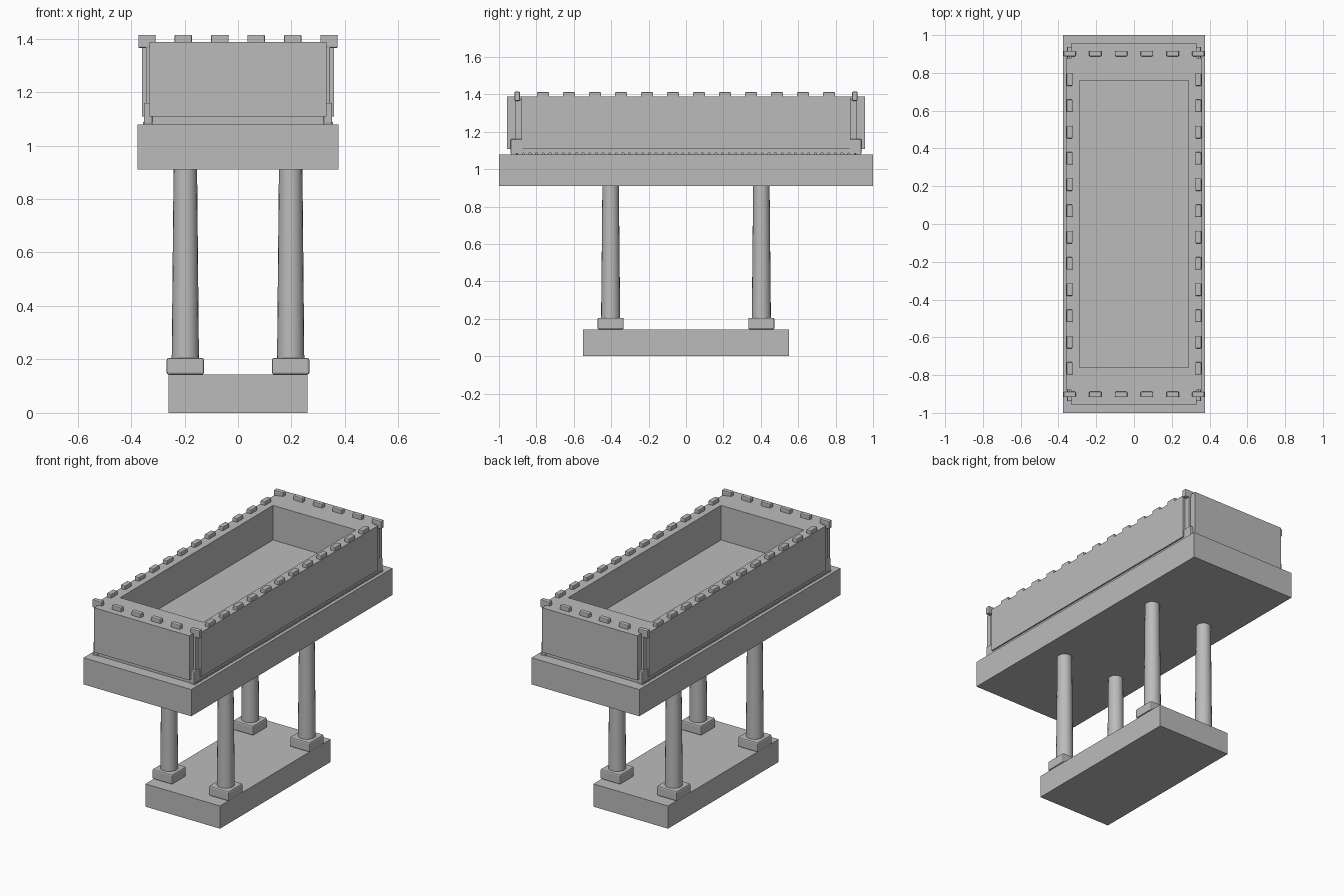
import bpy, bmesh
from mathutils import Matrix, Vector

if "Cube" in bpy.data.objects:
    bpy.data.objects.remove(bpy.data.objects["Cube"])

stone = bpy.data.materials.new("grey_stone")
stone.diffuse_color = (0.5, 0.5, 0.5, 1)
stone.use_nodes = True
stone.node_tree.nodes["Principled BSDF"].inputs["Base Color"].default_value = stone.diffuse_color


def finish(name, bm):
    mesh = bpy.data.meshes.new(name)
    bm.to_mesh(mesh)
    bm.free()
    mesh.materials.append(stone)
    ob = bpy.data.objects.new(name, mesh)
    bpy.context.collection.objects.link(ob)
    return ob


def add_box(bm, x0, x1, y0, y1, z0, z1):
    centre = Vector(((x0 + x1) / 2, (y0 + y1) / 2, (z0 + z1) / 2))
    size = (abs(x1 - x0), abs(y1 - y0), abs(z1 - z0), 1)
    return bmesh.ops.create_cube(bm, size=1, matrix=Matrix.Translation(centre) @ Matrix.Diagonal(size))["verts"]


def boxes(name, items, bevel=0):
    bm = bmesh.new()
    for item in items:
        add_box(bm, *item)
    ob = finish(name, bm)
    if bevel:
        mod = ob.modifiers.new("rounded_edges", "BEVEL")
        mod.width, mod.segments = bevel, 2
    return ob


CORNERS = [(sx, sy) for sx in (-1, 1) for sy in (-1, 1)]

# Base and table slab
boxes("base", [(-0.26, 0.26, -0.55, 0.55, 0, 0.143)])
boxes("slab", [(-0.375, 0.375, -1, 1, 0.91, 1.078)])

# Column footings and tapered columns
CX, CY = 0.197, 0.403
boxes("column_footings", [(sx * CX - 0.07, sx * CX + 0.07, sy * CY - 0.07, sy * CY + 0.07, 0.143, 0.205)
                          for sx, sy in CORNERS], 0.008)
bm = bmesh.new()
for sx, sy in CORNERS:
    bmesh.ops.create_cone(bm, cap_ends=True, segments=20, radius1=0.051, radius2=0.044, depth=0.72,
                          matrix=Matrix.Translation((sx * CX, sy * CY, 0.555)))
for f in bm.faces:
    f.smooth = abs(f.normal.z) < 0.7
columns = finish("columns", bm)

# Trough body with a recessed basin
RIM, FLOOR = 1.388, 1.17
bm = bmesh.new()
add_box(bm, -0.331, 0.331, -0.88, 0.88, 1.078, RIM)
top = max(bm.faces, key=lambda f: f.calc_center_median().z)
bmesh.ops.inset_individual(bm, faces=[top], thickness=0.02)
for v in top.verts:
    v.co.x = 0.288 if v.co.x > 0 else -0.288
    v.co.y = 0.76 if v.co.y > 0 else -0.76
basin = bmesh.ops.extrude_discrete_faces(bm, faces=[top])["faces"][0]
for v in basin.verts:
    v.co.z = FLOOR
finish("trough", bm)

# Projecting wall panels, leaving notched corners
boxes("side_panels", [(s * 0.331, s * 0.36, -0.88, 0.88, 1.108, RIM) for s in (-1, 1)])
boxes("end_panels", [(-0.331, 0.331, s * 0.88, s * 0.957, 1.108, RIM) for s in (-1, 1)])

# Plinth course with small teeth along the long sides
boxes("plinth", [(-0.351, 0.351, -0.935, 0.935, 1.086, 1.108)])
teeth = []
for s in (-1, 1):
    for i in range(53):
        y = (i - 26) * 0.0355
        teeth.append((s * 0.32, s * 0.355, y - 0.013, y + 0.013, 1.078, 1.088))
boxes("plinth_teeth", teeth)
boxes("plinth_bed", [(-0.34, 0.34, -0.93, 0.93, 1.078, 1.086)])

# Corner posts with feet and caps
boxes("corner_posts", [(sx * 0.32, sx * 0.345, sy * 0.87, sy * 0.915, 1.1, 1.375) for sx, sy in CORNERS], 0.004)
boxes("corner_feet", [(sx * 0.32, sx * 0.352, sy * 0.87, sy * 0.938, 1.082, 1.16) for sx, sy in CORNERS], 0.004)
boxes("corner_caps", [(sx * 0.308, sx * 0.373, sy * 0.888, sy * 0.917, 1.365, 1.414) for sx, sy in CORNERS], 0.005)

# Raised blocks around the rim
blocks = []
for s in (-1, 1):
    for i in range(12):
        y = (i - 5.5) * 0.139
        blocks.append((s * 0.325, s * 0.357, y - 0.033, y + 0.033, 1.375, 1.412))
    for x in (-0.205, -0.068, 0.068, 0.205):
        blocks.append((x - 0.033, x + 0.033, s * 0.888, s * 0.917, 1.375, 1.414))
boxes("rim_blocks", blocks, 0.005)
